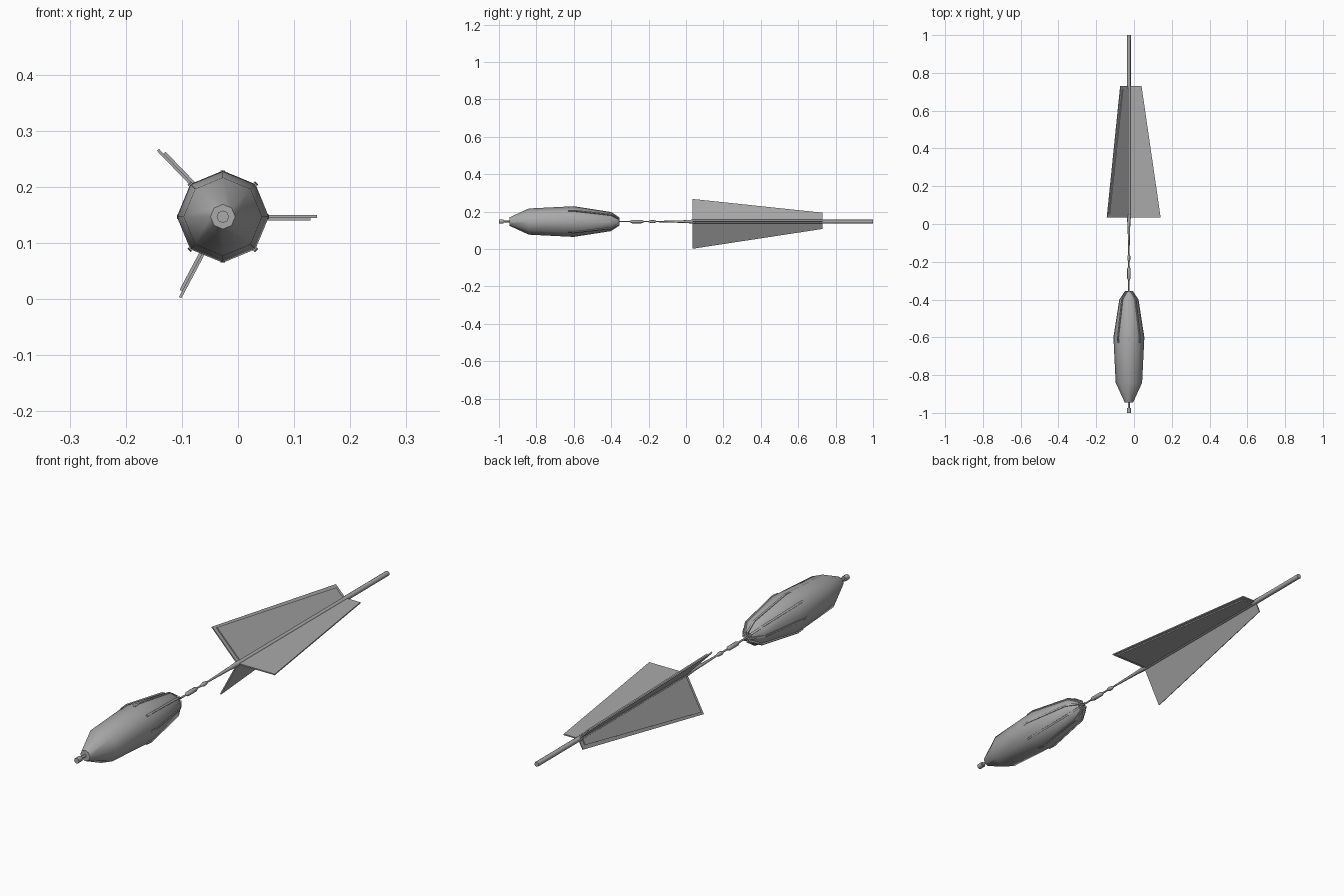
import bpy, bmesh, math
from mathutils import Vector

if "Cube" in bpy.data.objects:
    bpy.data.objects.remove(bpy.data.objects["Cube"])

AX, AZ = -0.027, 0.147          # long axis of the dart

grey = bpy.data.materials.new("grey")
grey.use_nodes = True
colour = (0.4, 0.4, 0.4, 1)
grey.diffuse_color = colour
grey.node_tree.nodes["Principled BSDF"].inputs["Base Color"].default_value = colour


def finish(name, bm, smooth=None):
    bmesh.ops.recalc_face_normals(bm, faces=bm.faces)
    mesh = bpy.data.meshes.new(name)
    bm.to_mesh(mesh)
    bm.free()
    mesh.materials.append(grey)
    obj = bpy.data.objects.new(name, mesh)
    bpy.context.collection.objects.link(obj)
    if smooth:
        bpy.ops.object.select_all(action="DESELECT")
        obj.select_set(True)
        bpy.context.view_layer.objects.active = obj
        bpy.ops.object.shade_smooth_by_angle(angle=math.radians(smooth))
    return obj


def polar(r, a, y, side=0.0):
    """Point at radius r and angle a round the axis, shifted sideways."""
    return Vector((AX + r * math.cos(a) - side * math.sin(a), y,
                   AZ + r * math.sin(a) + side * math.cos(a)))


def loft(bm, rings):
    """Skin a list of equal point rings and cap both ends."""
    rows = [[bm.verts.new(p) for p in ring] for ring in rings]
    n = len(rows[0])
    for a, b in zip(rows, rows[1:]):
        for i in range(n):
            j = (i + 1) % n
            bm.faces.new((a[i], a[j], b[j], b[i]))
    bm.faces.new(rows[0])
    bm.faces.new(rows[-1])


def lathe(name, profile, sides=8, smooth=50):
    bm = bmesh.new()
    loft(bm, [[polar(r, math.tau * i / sides, y) for i in range(sides)]
              for y, r in profile])
    return finish(name, bm, smooth)


# Weighted body
lathe("body", [(-0.945, 0.022), (-0.84, 0.07), (-0.6, 0.082),
               (-0.4, 0.05), (-0.36, 0.02)])

# Nose pin and knob
lathe("nose_pin", [(-0.98, 0.005), (-0.93, 0.005)])
lathe("nose_knob", [(-1.0, 0.011), (-0.975, 0.011)])

# Raised ribs along the tail of the body, every second one nearly sunk
rib_path = [(-0.63, 0.079), (-0.6, 0.081), (-0.4, 0.05), (-0.355, 0.02)]
for k in range(8):
    a = math.tau * k / 8
    lift = 0.004 if k % 2 else 0.001
    bm = bmesh.new()
    loft(bm, [[polar(r - 0.012, a, y, -0.004), polar(r - 0.012, a, y, 0.004),
               polar(r + lift, a, y, 0.004), polar(r + lift, a, y, -0.004)]
              for y, r in rib_path])
    finish(f"rib_{k + 1}", bm)

# Neck wire with two swivel beads
lathe("neck_wire", [(-0.37, 0.0035), (-0.15, 0.0035), (-0.02, 0.007)])
for name, y0, y1, r in (("front_bead", -0.3, -0.225, 0.009),
                        ("rear_bead", -0.2, -0.16, 0.008)):
    lathe(name, [(y0, 0.004), (y0 + 0.012, r), (y1 - 0.012, r), (y1, 0.004)])

# Tail shaft
lathe("shaft", [(-0.03, 0.006), (0.03, 0.01), (1.0, 0.01)])


def plate(name, angle, y0, y1, r0, r1, low, high):
    """Flat tapered plate standing out from the shaft."""
    outline = [(0.0, y0), (r0, y0), (r1, y1), (0.0, y1)]
    bm = bmesh.new()
    loft(bm, [[polar(r, angle, y, s) for r, y in outline] for s in (low, high)])
    finish(name, bm)


# Three fins, each with a smaller backing plate
for name, deg, front, rear in (("left_fin", 0, 0.168, 0.067),
                               ("upper_fin", 134, 0.166, 0.064),
                               ("lower_fin", 242, 0.163, 0.043)):
    a = math.radians(deg)
    plate(name, a, 0.035, 0.73, front, rear, -0.002, 0.003)
    plate(name + "_backing", a, 0.05, 0.715, front - 0.012, rear - 0.012,
          -0.007, -0.002)
